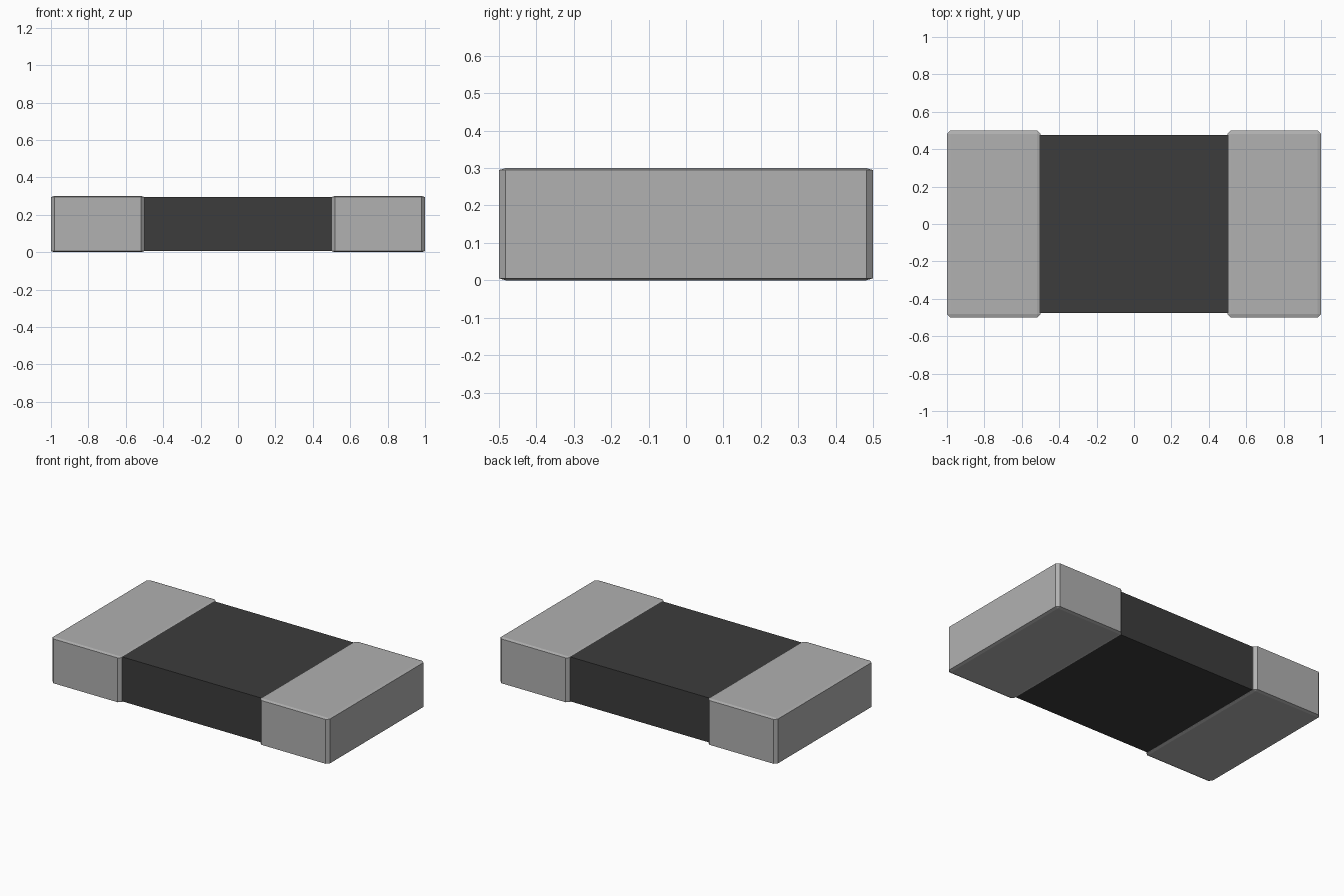
import bpy, bmesh
from mathutils import Matrix

cube = bpy.data.objects.get("Cube")
if cube:
    bpy.data.objects.remove(cube, do_unlink=True)


def material(name, value):
    mat = bpy.data.materials.new(name)
    mat.use_nodes = True
    colour = (value, value, value, 1)
    mat.diffuse_color = colour
    mat.node_tree.nodes["Principled BSDF"].inputs["Base Color"].default_value = colour
    return mat


def box(name, size, centre, mat, chamfer=0, z_squash=1):
    """Box with chamfered edges; z_squash flattens the chamfer vertically."""
    bm = bmesh.new()
    bmesh.ops.create_cube(bm, size=1)
    bmesh.ops.scale(bm, vec=(size[0], size[1], size[2] / z_squash), verts=bm.verts)
    if chamfer:
        bmesh.ops.bevel(bm, geom=bm.edges[:], offset=chamfer, segments=1,
                        profile=0.5, affect='EDGES')
    bmesh.ops.transform(bm, matrix=Matrix.Translation(centre)
                        @ Matrix.Diagonal((1, 1, z_squash, 1)), verts=bm.verts)
    mesh = bpy.data.meshes.new(name)
    bm.to_mesh(mesh)
    bm.free()
    mesh.materials.append(mat)
    obj = bpy.data.objects.new(name, mesh)
    bpy.context.collection.objects.link(obj)
    return obj


metal = material("tinned metal grey", 0.44)
dark = material("charcoal body", 0.045)

# Central body, tucked slightly into the end caps
box("chip_body", (1.1, 0.95, 0.29), (0, 0, 0.151), dark)

# Chamfered metal caps at both ends
for side, name in ((-1, "right_end_cap"), (1, "left_end_cap")):
    box(name, (0.5, 1.0, 0.3), (side * 0.75, 0, 0.15), metal, 0.018, 0.3)
